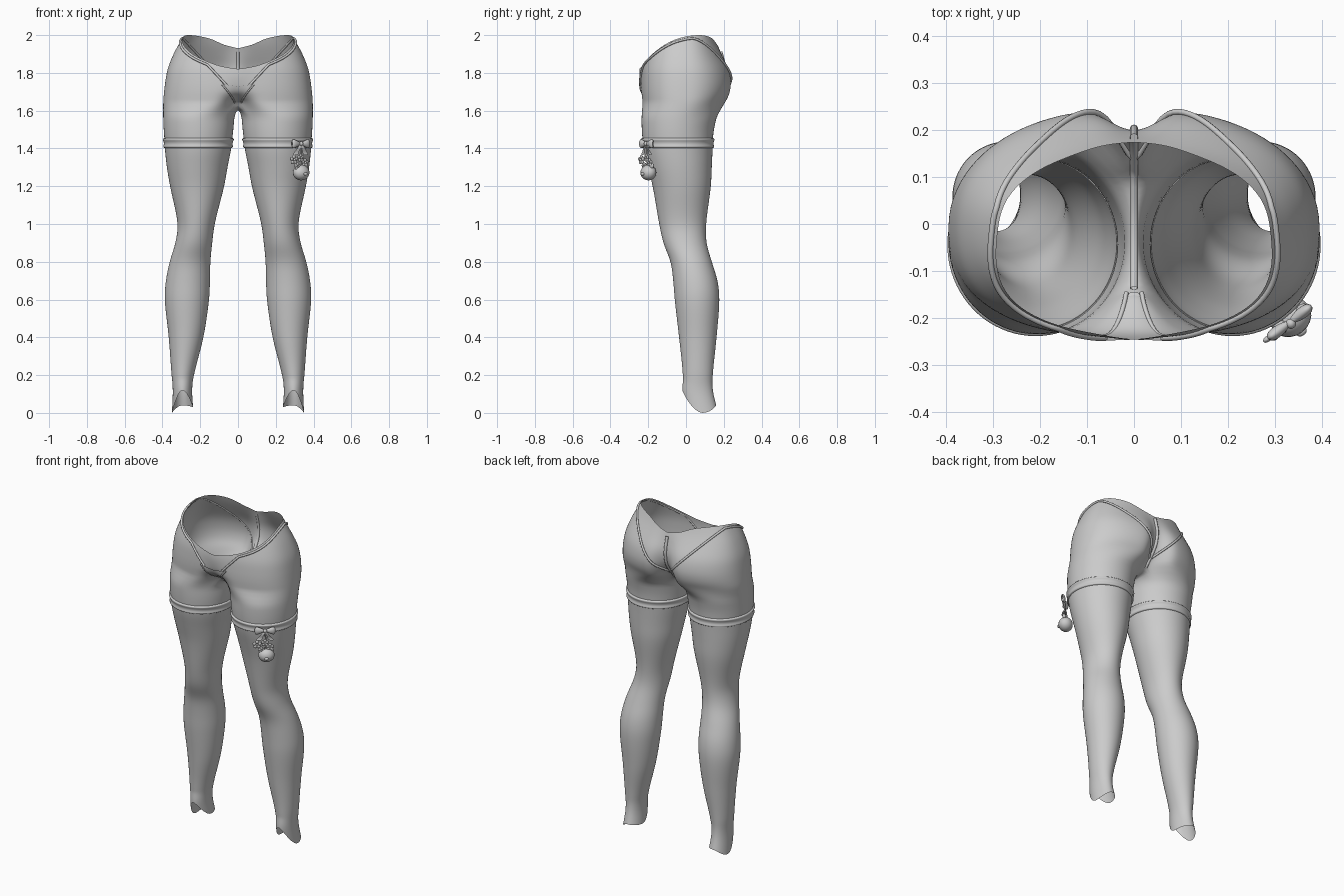
import bpy, bmesh, math
from mathutils import Vector
from math import sin, cos, pi, radians

if "Cube" in bpy.data.objects:
    bpy.data.objects.remove(bpy.data.objects["Cube"])

def interp(tab, z):
    """Catmull-Rom through rows (z, a, b, ...) sorted by z."""
    z = min(max(z, tab[0][0]), tab[-1][0])
    i = next(j for j in range(len(tab) - 1) if z <= tab[j + 1][0])
    a, b = tab[i], tab[i + 1]
    p, q = tab[max(i - 1, 0)], tab[min(i + 2, len(tab) - 1)]
    h = b[0] - a[0]
    t = (z - a[0]) / h
    out = []
    for k in range(1, len(a)):
        m0 = (b[k] - p[k]) / (b[0] - p[0]) * h
        m1 = (q[k] - a[k]) / (q[0] - a[0]) * h
        out.append((2*t**3 - 3*t**2 + 1)*a[k] + (t**3 - 2*t**2 + t)*m0
                   + (3*t**2 - 2*t**3)*b[k] + (t**3 - t**2)*m1)
    return out

# leg: z, inner x, outer x, front y, back y
LEG = [(0, .235, .35, 0, .172), (.06, .24, .347, -.012, .155), (.12, .243, .345, -.02, .142),
       (.2, .235, .35, -.015, .14), (.4, .185, .365, -.035, .16), (.6, .155, .386, -.058, .175),
       (.7, .15, .38, -.066, .165), (.8, .148, .36, -.08, .135), (.9, .138, .33, -.118, .107),
       (1, .125, .318, -.14, .105), (1.2, .075, .358, -.175, .13), (1.3, .057, .375, -.2, .135),
       (1.4, .037, .386, -.225, .14), (1.5, .024, .394, -.235, .148), (1.57, .018, .397, -.236, .165)]
# hips: z, half width, front depth, back depth, front centre dent, back centre dent
HIP = [(1.64, .397, .237, .215, .1, .11), (1.67, .395, .239, .232, .05, .1), (1.7, .392, .241, .243, .015, .085),
       (1.75, .386, .241, .248, -.002, .06), (1.82, .373, .236, .234, -.01, .035), (1.9, .342, .218, .193, -.008, .01),
       (1.95, .315, .208, .168, 0, 0), (2, .285, .2, .15, 0, 0)]
RIM = [(-90, 1.82), (-65, 1.84), (-40, 1.89), (-12, 1.975), (12, 2.0), (40, 1.985), (65, 1.95), (90, 1.93)]

def leg_pt(deg, z, off=0):
    xi, xo, yf, yb = interp(LEG, z)
    a = radians(deg)
    return Vector(((xi + xo)/2 + ((xo - xi)/2 + off)*cos(a), (yf + yb)/2 + ((yb - yf)/2 + off)*sin(a), z))

def hip_pt(phi, z, off=0):
    X, F, B, df, db = interp(HIP, z)
    c, s = max(cos(radians(phi)), 0), sin(radians(phi))
    Y, n = (F, 2.6) if s < 0 else (B, 2.2)
    r = ((c/X)**n + (abs(s)/Y)**n)**(-1/n) + off
    x, y = r*c, r*s
    if abs(phi) > 89.99:
        x = 0
    y += df*math.exp(-(x/.065)**2) if s < 0 else -db*math.exp(-(x/.06)**2)
    return Vector((x, y, z))

def rim(phi):
    return interp(RIM, phi)[0]

def finish(ob, mirror=True, sub=1):
    bpy.context.collection.objects.link(ob)
    if mirror:
        m = ob.modifiers.new("mirror", 'MIRROR')
        m.use_clip = True
        m.merge_threshold = .0005
    if sub:
        m = ob.modifiers.new("subsurf", 'SUBSURF')
        m.levels = m.render_levels = sub
    return ob

def loft(name, rows, closed, mirror=True, sub=1):
    """Skin consecutive rows; a row pair is closed only when both rows are full loops."""
    bm = bmesh.new()
    vs = [[bm.verts.new(p) for p in r] for r in rows]
    for a, b in zip(vs, vs[1:]):
        n = min(len(a), len(b))
        wrap = closed and len(a) == len(b) == len(vs[0])
        for k in range(n if wrap else n - 1):
            j = (k + 1) % n
            bm.faces.new((a[k], a[j], b[j], b[k]))
    for f in bm.faces:
        f.smooth = True
    me = bpy.data.meshes.new(name)
    bm.to_mesh(me)
    bm.free()
    return finish(bpy.data.objects.new(name, me), mirror, sub)

def tube(name, pts, rad, cyclic=False):
    cu = bpy.data.curves.new(name, 'CURVE')
    cu.dimensions = '3D'
    cu.bevel_depth = rad
    cu.bevel_resolution = 2
    sp = cu.splines.new('POLY')
    sp.points.add(len(pts) - 1)
    for p, v in zip(sp.points, pts):
        p.co = (*v, 1)
    sp.use_cyclic_u = cyclic
    ob = bpy.data.objects.new(name, cu)
    bpy.context.collection.objects.link(ob)
    return ob

def blob(name, loc, scale, rot=(0, 0, 0)):
    bpy.ops.mesh.primitive_uv_sphere_add(segments=20, ring_count=12, location=loc, rotation=rot)
    ob = bpy.context.object
    ob.name = name
    ob.scale = scale
    bpy.ops.object.shade_smooth()
    return ob

ANG = [216 + 9*k for k in range(40)]
PHI = [-90 + 180*k/32 for k in range(33)]

# hips and upper thighs: leg loops, saddle-shaped crotch loop, then open arcs up to the waist rim
rows = [[leg_pt(a, z) for a in ANG] for z in (1.42, 1.46, 1.5, 1.54, 1.575)]
arc = [hip_pt(p, 1.64) for p in PHI]
y0, y1 = arc[-1].y, arc[0].y
rows.append(arc + [Vector((0, y0 + (y1 - y0)*i/8, 1.64 - .025*sin(pi*i/8))) for i in range(1, 8)])
for f in range(1, 15):
    rows.append([hip_pt(p, 1.64 + (rim(p) - 1.64)*f/14) for p in PHI])
loft("hips", rows, True)

# stockings with an arched open ankle
def hem(deg):
    s, c = sin(radians(deg)), cos(radians(deg))
    return (.12*s*s if s < 0 else .04*s*s) + (.03*c*c if c < 0 else 0)
rows = [[leg_pt(a, 1.425 - i*(1.425 - .2)/34, .002) for a in ANG] for i in range(35)]
rows += [[leg_pt(a, .2 + (hem(a) - .2)*f/5) for a in ANG] for f in range(1, 6)]
loft("stockings", rows, True)

# garter bands: swollen band with rolled edges
prof = [(1.402, .0), (1.404, .008), (1.411, .010), (1.418, .006), (1.428, .004),
        (1.438, .006), (1.445, .010), (1.452, .008), (1.455, .0)]
loft("garter_bands", [[leg_pt(a, z, o) for a in ANG] for z, o in prof], True)

# waist string: straight V in front, following the rim at the back
def strap_pt(phi):
    z = 1.8
    for _ in range(40):
        x = hip_pt(phi, z).x
        z = .5*z + .5*min(1.735 + (x - .06)*1.08, rim(phi) - .015)
    return hip_pt(phi, z, .003)
side = [strap_pt(p) for p in [-76 + 166*i/60 for i in range(61)]]
flip = lambda v: Vector((-v.x, v.y, v.z))
tube("waist_string", side + [flip(v) for v in reversed(side[:-1])], .0065)

# front panel of the briefs, hugging the skin
def panel_row(i):
    t = i/10
    w = .068*(1 - t)**1.3 + .016
    row = []
    for j in range(9):
        u = j/8
        z = 1.728 + .012*u*(1 - t) - .088*t
        lo, hi = -90, -40
        for _ in range(30):
            mid = (lo + hi)/2
            lo, hi = (mid, hi) if hip_pt(mid, z).x < w*u else (lo, mid)
        p = hip_pt(lo if j else -90, z, .003 if j == 8 else .008)
        row.append(p)
    return row
panel = [panel_row(i) for i in range(11)]
loft("front_panel", panel, False)
edge = [r[-1] for r in panel]
for s in (1, -1):
    tube("panel_edge", [Vector((s*v.x, v.y, v.z)) for v in edge], .005)

# string under the crotch and up the back
under = [Vector((0, y1 + (y0 - y1)*i/10, 1.636 - .025*sin(pi*i/10))) for i in range(11)]
back = [hip_pt(90, 1.65 + (1.912 - 1.65)*i/16, .004) for i in range(17)]
tube("back_string", under + back, .009)

# bow on the left garter
def place(dx, dz, out=0):
    """Point in the charm's plane, which is turned to face the front outer thigh."""
    return Vector((.325 + .8*dx + .6*out, -.2 + .6*dx - .8*out, 1.42 + dz))
TURN = math.atan2(.6, .8)
for s in (-1, 1):
    loop_rows = []
    for t, h, d in ((.004, .007, .006), (.02, .014, .012), (.042, .025, .014), (.054, .024, .01), (.058, .012, .003)):
        loop_rows.append([place(s*t, .005 + h*sin(2*pi*k/12), .012 + d*cos(2*pi*k/12)) for k in range(12)])
    loft("bow_loop", loop_rows, True, False)
    tail = [[place(s*(.004 + .032*t) + w*.011*(.5 + t), -.055*t, .014 + .004*sin(6*t) + w*.002) for w in (-1, 0, 1)]
            for t in (0, .25, .5, .75, 1)]
    loft("bow_tail", tail, False, False)
blob("bow_knot", place(0, .005, .016), (.011, .011, .012))

# small blossoms hanging below the bow
for cx, cz, r in ((-.045, -.08, .014), (.0, -.07, .012), (.028, -.095, .012), (-.02, -.115, .011)):
    for k in range(5):
        a = 2*pi*k/5 + .3
        blob("petal", place(cx + r*1.1*cos(a), cz + r*1.1*sin(a), .012), (r*.75, r*.45, r*.75), (0, 0, TURN))
    blob("blossom_centre", place(cx, cz, .018), (r*.5,)*3)

# hanging cord and round pendant with ears
tube("charm_cord", [place(0, 0, .012), place(.004, -.05, .012), place(.008, -.11, .01)], .004)
blob("pendant_ball", place(.008, -.148, .005), (.046, .04, .041), (0, 0, TURN))
for s in (-1, 1):
    blob("pendant_ear", place(.008 + s*.03, -.112, .005), (.014, .01, .015), (0, 0, TURN))
blob("pendant_nose", place(.008, -.155, .044), (.012, .008, .009), (0, 0, TURN))
